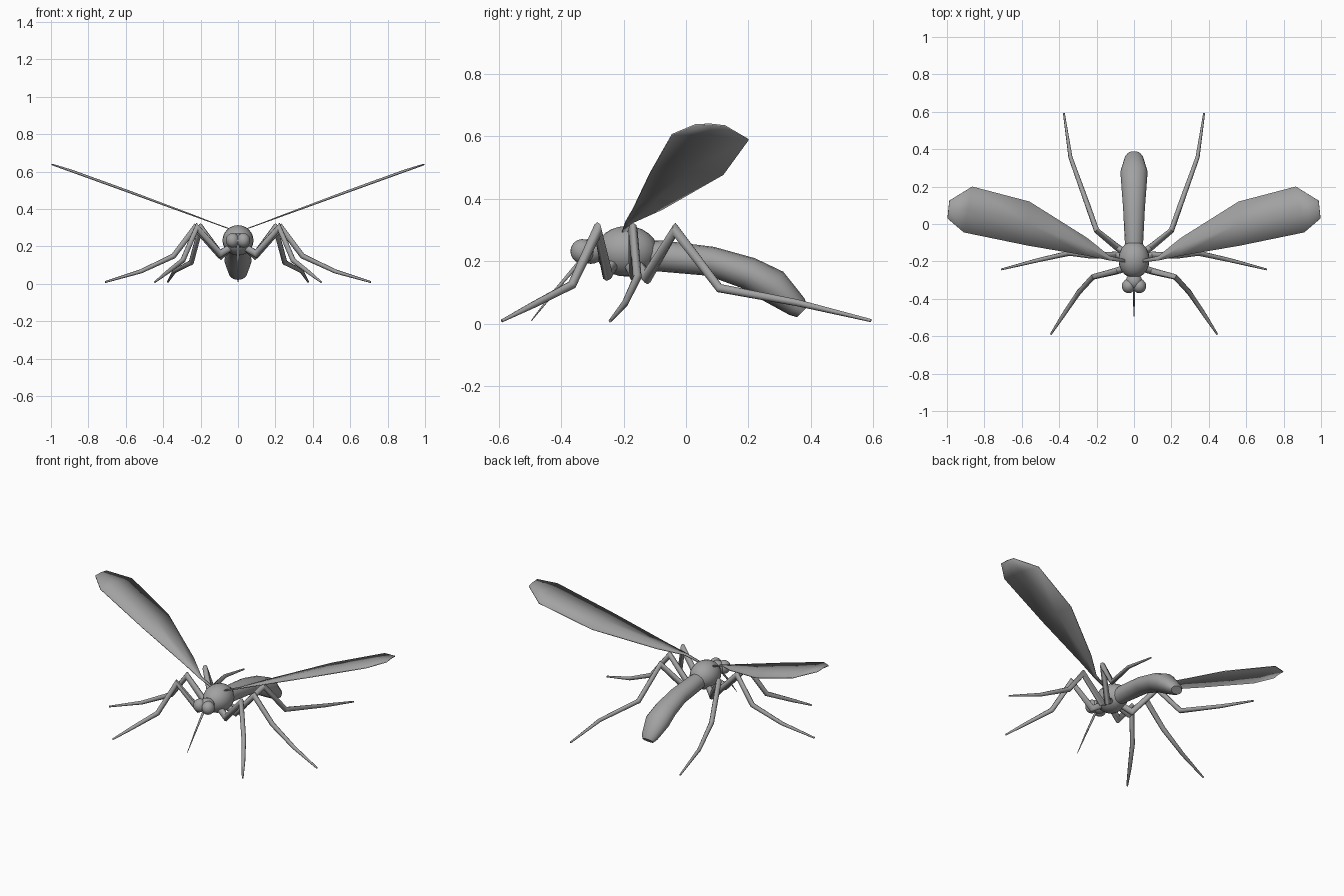
import bpy, bmesh, math
from mathutils import Vector

if "Cube" in bpy.data.objects:
    bpy.data.objects.remove(bpy.data.objects["Cube"])

grey = bpy.data.materials.new("insect grey")
grey.diffuse_color = (0.36, 0.36, 0.36, 1)
grey.use_nodes = True
grey.node_tree.nodes["Principled BSDF"].inputs["Base Color"].default_value = grey.diffuse_color


def finish(name, bm, mirror=False, angle=50):
    bmesh.ops.recalc_face_normals(bm, faces=bm.faces)
    me = bpy.data.meshes.new(name)
    bm.to_mesh(me)
    bm.free()
    me.materials.append(grey)
    ob = bpy.data.objects.new(name, me)
    bpy.context.collection.objects.link(ob)
    if mirror:
        ob.modifiers.new("mirror", 'MIRROR')
    bpy.ops.object.select_all(action='DESELECT')
    ob.select_set(True)
    bpy.context.view_layer.objects.active = ob
    bpy.ops.object.shade_smooth_by_angle(angle=math.radians(angle))
    return ob


def ball(name, centre, radii, mirror=False):
    bm = bmesh.new()
    bmesh.ops.create_uvsphere(bm, u_segments=20, v_segments=12, radius=1)
    for v in bm.verts:
        v.co = Vector(centre) + Vector([a * r for a, r in zip(v.co, radii)])
    return finish(name, bm, mirror)


def tube(name, path, sizes, side, sides=10, mirror=False):
    """Loft elliptical rings (half width, half height) along a path, mitred at the joints."""
    pts = [Vector(p) for p in path]
    side = Vector(side).normalized()
    bm = bmesh.new()
    rings = []
    for i, (p, (w, h)) in enumerate(zip(pts, sizes)):
        a = (p - pts[i - 1]).normalized() if i else (pts[1] - p).normalized()
        b = (pts[i + 1] - p).normalized() if i < len(pts) - 1 else a
        t = (a + b).normalized()
        up = t.cross(side).normalized()
        s = up.cross(t)
        h /= max(t.dot(a), 0.55)
        rings.append([bm.verts.new(p + s * w * math.cos(k) + up * h * math.sin(k))
                      for k in (2 * math.pi * j / sides for j in range(sides))])
    for r, q in zip(rings, rings[1:]):
        for j in range(sides):
            k = (j + 1) % sides
            bm.faces.new((r[j], r[k], q[k], q[j]))
    bm.faces.new(rings[0])
    bm.faces.new(rings[-1])
    return finish(name, bm, mirror)


# body
ball("thorax", (0, -0.19, 0.232), (0.083, 0.1, 0.081))
ball("head", (0, -0.305, 0.232), (0.043, 0.045, 0.04))
ball("eye", (0.029, -0.332, 0.232), (0.036, 0.038, 0.039), mirror=True)
tube("neck", [(0, -0.22, 0.235), (0, -0.31, 0.232)], [(0.032, 0.032)] * 2, (1, 0, 0))
tube("proboscis", [(0, -0.33, 0.21), (0, -0.42, 0.105), (0, -0.495, 0.01)],
     [(0.007, 0.007), (0.005, 0.005), (0.0015, 0.0015)], (1, 0, 0), 8)
tube("abdomen",
     [(0, -0.16, 0.22), (0, -0.08, 0.217), (0, 0.08, 0.2), (0, 0.2, 0.162),
      (0, 0.28, 0.12), (0, 0.355, 0.055), (0, 0.372, 0.038)],
     [(0.045, 0.045), (0.05, 0.05), (0.058, 0.047), (0.067, 0.052),
      (0.073, 0.056), (0.05, 0.036), (0.036, 0.024)], (1, 0, 0), 16)

# three pairs of legs: hip, low joint, knee, ankle, foot joint, tip
legs = {
    "front_leg": [(0.03, -0.23, 0.2), (0.095, -0.252, 0.16), (0.22, -0.283, 0.3),
                  (0.295, -0.365, 0.125), (0.38, -0.49, 0.06), (0.445, -0.59, 0.009)],
    "middle_leg": [(0.03, -0.185, 0.2), (0.1, -0.165, 0.158), (0.23, -0.17, 0.3),
                   (0.345, -0.156, 0.148), (0.52, -0.195, 0.066), (0.71, -0.243, 0.009)],
    "hind_leg": [(0.03, -0.165, 0.2), (0.09, -0.125, 0.15), (0.2, -0.035, 0.3),
                 (0.25, 0.107, 0.114), (0.34, 0.357, 0.067), (0.375, 0.593, 0.01)],
}
radii = [0.02, 0.018, 0.015, 0.014, 0.011, 0.005]
for name, path in legs.items():
    out = Vector(path[3]) - Vector(path[0])
    tube(name, path, [(r, r) for r in radii], (out.y, -out.x, 0), 8, mirror=True)

# wings: a thin cambered blade, paired front and rear edge points (x, y)
stations = [((0.03, -0.207), (0.03, -0.193)), ((0.13, -0.195), (0.13, -0.172)),
            ((0.25, -0.17), (0.25, -0.075)), ((0.57, -0.115), (0.56, 0.12)),
            ((0.91, -0.045), (0.865, 0.2)), ((0.997, 0.03), (0.987, 0.125))]
bm = bmesh.new()
rows = []
for f, r in stations:
    m = ((f[0] + r[0]) / 2, (f[1] + r[1]) / 2)
    bulge = 0.04 * (r[1] - f[1])
    rows.append([bm.verts.new((x, y, 0.277 + 0.361 * x + dz))
                 for (x, y), dz in ((f, 0), (m, bulge), (r, 0))])
for a, b in zip(rows, rows[1:]):
    for k in range(2):
        bm.faces.new((a[k], b[k], b[k + 1], a[k + 1]))
wing = finish("wing", bm, mirror=True, angle=30)
thick = wing.modifiers.new("thickness", 'SOLIDIFY')
thick.thickness = 0.005
thick.offset = 0
